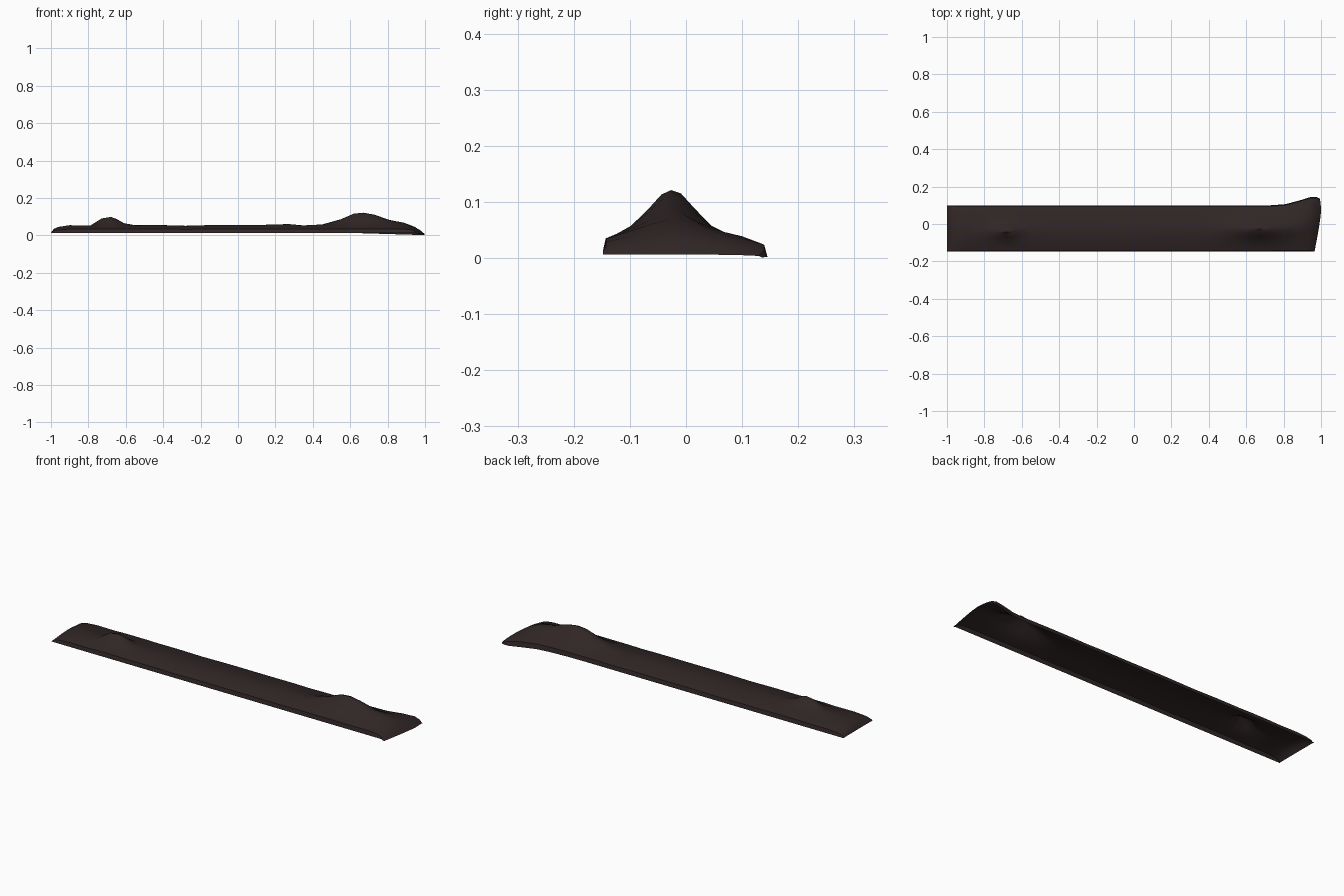
import bpy, bmesh, math

if "Cube" in bpy.data.objects:
    bpy.data.objects.remove(bpy.data.objects["Cube"])

mat = bpy.data.materials.new("dark brown cloth")
mat.diffuse_color = (0.03, 0.019, 0.019, 1)
mat.use_nodes = True
mat.node_tree.nodes["Principled BSDF"].inputs["Base Color"].default_value = mat.diffuse_color


def lerp_table(t, table):
    for (a, va), (b, vb) in zip(table, table[1:]):
        if t <= b:
            f = max(0, (t - a) / (b - a))
            return va + (vb - va) * f
    return table[-1][1]


# lengthwise ridge height, read along x
RIDGE = [(-1, .014), (-.985, .034), (-.96, .045), (-.9, .054), (-.79, .052),
         (-.73, .09), (-.68, .099), (-.65, .088), (-.61, .065), (-.55, .054),
         (-.42, .055), (-.28, .051), (-.1, .056), (.1, .055), (.27, .06),
         (.35, .053), (.45, .058), (.55, .086), (.62, .116), (.67, .121),
         (.73, .11), (.81, .082), (.89, .068), (.95, .045), (.98, .026), (1, .006)]
# back edge in plan, flaring at the right end
BACK = [(-1, .1), (.78, .1), (.84, .112), (.9, .13), (.95, .145), (.975, .148), (1, .135)]
# cross-section: (fraction across, fraction of the body height)
CROSS = [(0, 0), (.02, .5), (.1, .66), (.2, .82), (.32, .94), (.42, 1), (.49, 1),
         (.56, 1), (.66, .92), (.78, .8), (.9, .66), (.98, .5), (1, 0)]

bm = bmesh.new()
rows = []
for x, ridge in RIDGE:
    yb = lerp_table(x, BACK)
    body = min(ridge, .056)
    bump = ridge - body
    left = x < 0
    row = []
    for t, hf in CROSS:
        y = -.148 + (yb + .148) * t
        # the right end sinks slightly towards the back corner
        base = .013 - .012 * max(0, (x - .6) / .4) * t
        base = min(base, ridge)
        mid = -.04 if left else -.025
        width = .036 if left else .052
        z = base + max(0, body - base) * hf
        z += bump * math.exp(-((y - mid) / width) ** 2) * (1 if hf else 0)
        # slanted and rounded right-hand end
        px = x
        if x > .85:
            end = -.035 * (1 - min(1, t / .75)) ** 1.2 - .006 * max(0, t - .85) / .15
            px += end * (x - .85) / .15
        row.append(bm.verts.new((px, y, z)))
    rows.append(row)
for a, b in zip(rows, rows[1:]):
    for i in range(len(a) - 1):
        bm.faces.new((a[i], b[i], b[i + 1], a[i + 1]))
bmesh.ops.recalc_face_normals(bm, faces=bm.faces)
if sum(f.normal.z * f.calc_area() for f in bm.faces) < 0:
    bmesh.ops.reverse_faces(bm, faces=bm.faces)

# draped strip: one open sheet, hollow beneath
me = bpy.data.meshes.new("draped_strip")
bm.to_mesh(me)
bm.free()
me.materials.append(mat)
strip = bpy.data.objects.new("draped_strip", me)
bpy.context.collection.objects.link(strip)
bpy.context.view_layer.objects.active = strip
strip.select_set(True)
bpy.ops.object.shade_smooth_by_angle(angle=math.radians(35))
